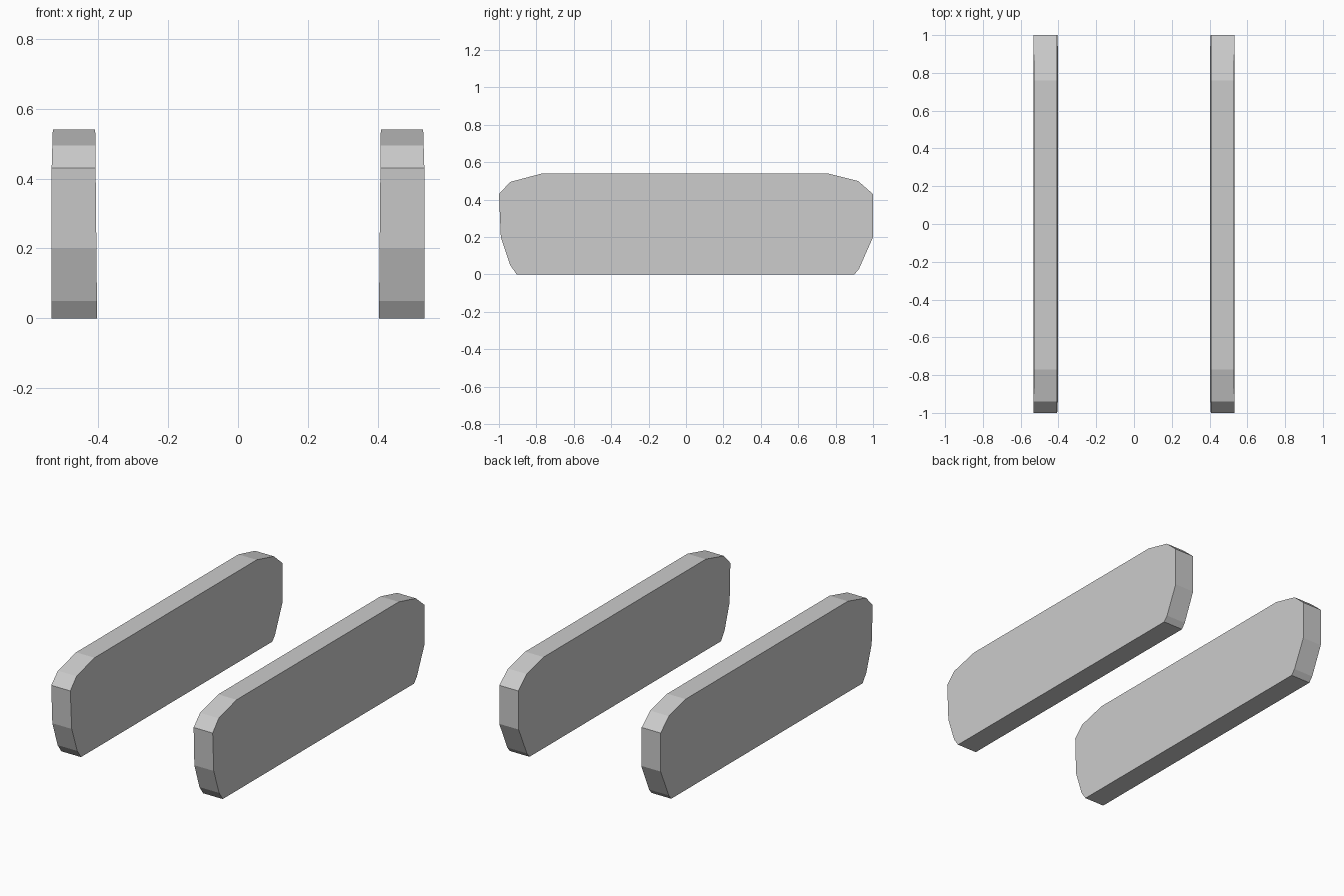
import bpy
import bmesh

cube = bpy.data.objects.get("Cube")
if cube:
    bpy.data.objects.remove(cube, do_unlink=True)

grey = bpy.data.materials.new("light_grey")
grey.use_nodes = True
COLOUR = (0.6, 0.6, 0.6, 1)
grey.diffuse_color = COLOUR
grey.node_tree.nodes["Principled BSDF"].inputs["Base Color"].default_value = COLOUR

# Side outline of a panel as (y, z), chamfered at every corner
OUTLINE = [(-0.905, 0), (-0.94, 0.05), (-0.99, 0.2), (-1, 0.43),
           (-0.94, 0.495), (-0.77, 0.54), (0.76, 0.54), (0.92, 0.5),
           (1, 0.43), (1, 0.2), (0.925, 0.03), (0.9, 0)]


def inner_x(z):
    # The inner face leans outward very slightly
    return 0.403 + 0.01 * z


def outer_x(z):
    # The outer face draws in a little above the upper corners
    return 0.533 - 0.03 * max(0, z - 0.43)


def panel(name, side):
    bm = bmesh.new()
    inner = [bm.verts.new((side * inner_x(z), y, z)) for y, z in OUTLINE]
    outer = [bm.verts.new((side * outer_x(z), y, z)) for y, z in OUTLINE]
    bm.faces.new(inner)
    bm.faces.new(outer)
    for i in range(len(OUTLINE)):
        bm.faces.new((inner[i - 1], inner[i], outer[i], outer[i - 1]))
    bmesh.ops.recalc_face_normals(bm, faces=bm.faces)
    mesh = bpy.data.meshes.new(name)
    bm.to_mesh(mesh)
    bm.free()
    mesh.materials.append(grey)
    bpy.context.collection.objects.link(bpy.data.objects.new(name, mesh))


# Two matching side panels
panel("left_panel", 1)
panel("right_panel", -1)
